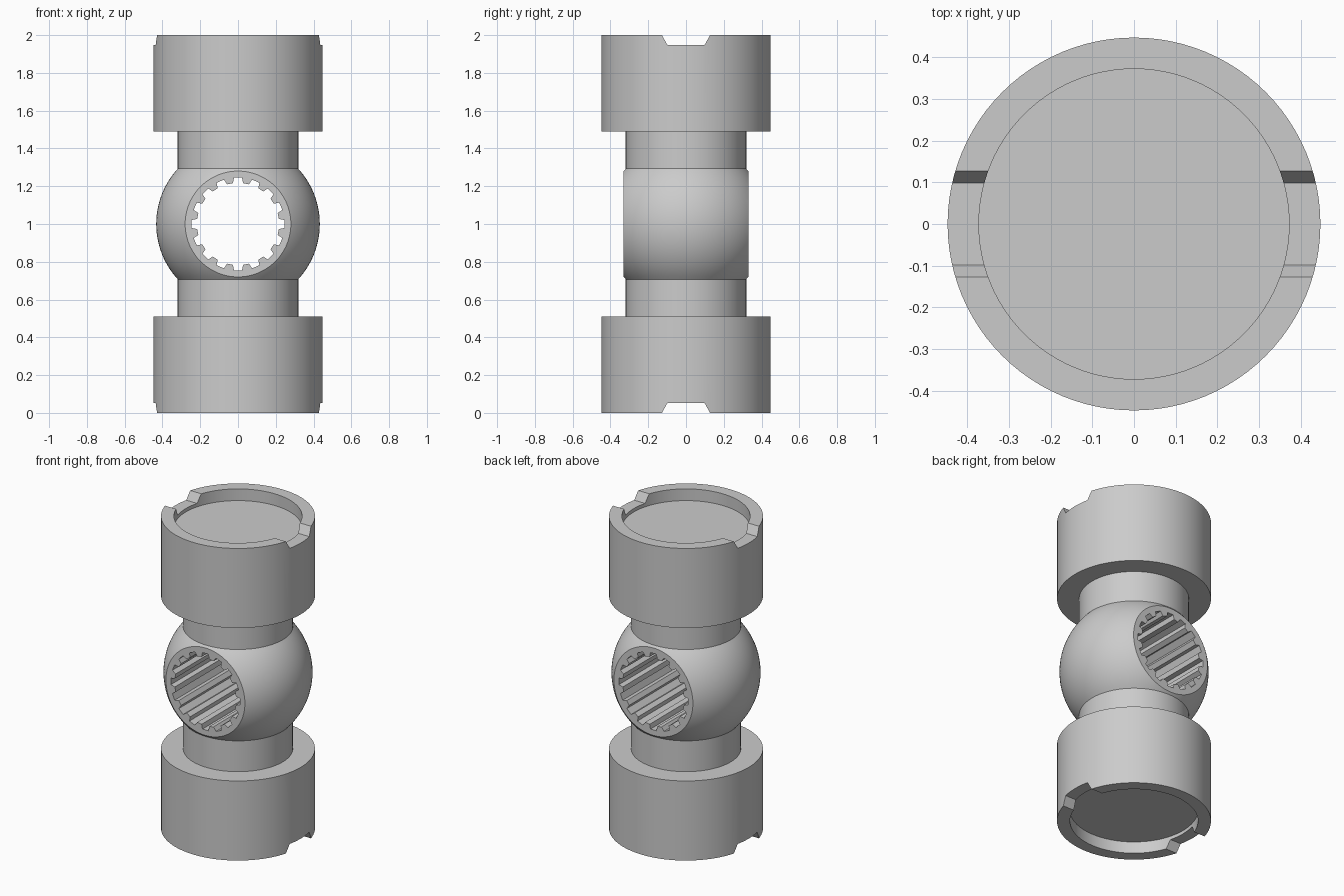
import bpy, bmesh
from math import sin, cos, pi, asin, radians
from mathutils import Vector

if "Cube" in bpy.data.objects:
    bpy.data.objects.remove(bpy.data.objects["Cube"])


def finish(bm, name):
    bmesh.ops.recalc_face_normals(bm, faces=bm.faces)
    me = bpy.data.meshes.new(name)
    bm.to_mesh(me)
    bm.free()
    ob = bpy.data.objects.new(name, me)
    bpy.context.collection.objects.link(ob)
    return ob


def lathe(name, profile, steps=96):
    bm = bmesh.new()
    vs = [bm.verts.new((r, 0, z)) for r, z in profile]
    es = [bm.edges.new(p) for p in zip(vs, vs[1:])]
    bmesh.ops.spin(bm, geom=vs + es, cent=(0, 0, 0), axis=(0, 0, 1),
                   angle=2 * pi, steps=steps, use_duplicate=False)
    bmesh.ops.remove_doubles(bm, verts=bm.verts, dist=1e-5)
    return finish(bm, name)


def prism(name, points, offset):
    # Extrude a closed outline from its plane along an offset vector
    bm = bmesh.new()
    face = bm.faces.new([bm.verts.new(p) for p in points])
    ext = bmesh.ops.extrude_face_region(bm, geom=[face])["geom"]
    bmesh.ops.translate(bm, vec=Vector(offset),
                        verts=[g for g in ext if isinstance(g, bmesh.types.BMVert)])
    return finish(bm, name)


def cut(target, cutter):
    cutter.hide_render = True
    mod = target.modifiers.new("cut", "BOOLEAN")
    mod.operation, mod.solver, mod.object = "DIFFERENCE", "EXACT", cutter
    bpy.context.view_layer.objects.active = target
    bpy.ops.object.modifier_apply(modifier=mod.name)
    bpy.data.objects.remove(cutter)


# Turned body: recessed end caps, necks and central ball
CAP, RECESS, NECK, BALL, FLAT = 0.447, 0.372, 0.319, 0.433, 0.33
lower = [(0, 0.075), (RECESS, 0.075), (RECESS, 0), (CAP, 0), (CAP, 0.51), (NECK, 0.51)]
a = pi / 2 - asin(NECK / BALL)
arc = [(BALL * cos(a * i / 14), 1 + BALL * sin(a * i / 14)) for i in range(-14, 15)]
upper = [(r, 2 - z) for r, z in reversed(lower)]
body = lathe("joint_body", lower + arc + upper)

# Flat front and back of the ball
for s in (-1, 1):
    square = [(x, s * FLAT, z) for x, z in
              ((-0.5, 0.712), (0.5, 0.712), (0.5, 1.288), (-0.5, 1.288))]
    cut(body, prism("flat_cutter", square, (0, s * 0.3, 0)))

# Splined through hole with 16 grooves
outline = []
for i in range(16):
    for d, r in ((-0.125, 0.218), (-0.085, 0.246), (0.085, 0.246), (0.125, 0.218)):
        t = i * pi / 8 + d
        outline.append((r * cos(t), -0.6, 1 + r * sin(t)))
cut(body, prism("spline_cutter", outline, (0, 1.2, 0)))

# Tapered slots across the rim of both end caps
for base, s in ((0, 1), (2, -1)):
    slot = [(-0.6, y, base + s * z) for y, z in
            ((-0.155, -0.05), (0.155, -0.05), (0.098, 0.053), (-0.098, 0.053))]
    cut(body, prism("slot_cutter", slot, (1.2, 0, 0)))

bpy.ops.object.select_all(action="DESELECT")
body.select_set(True)
bpy.context.view_layer.objects.active = body
bpy.ops.object.shade_smooth_by_angle(angle=radians(20))
